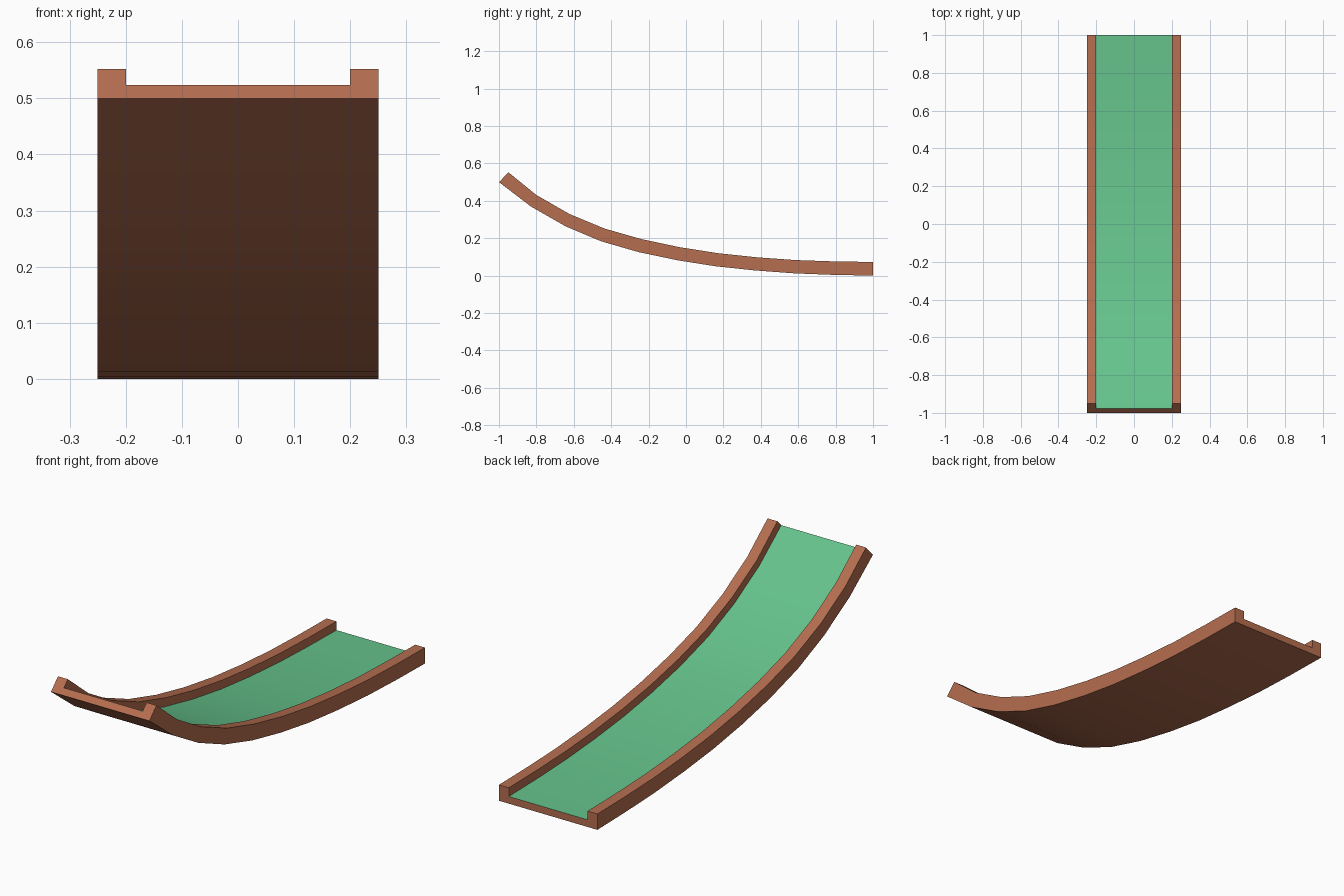
import bpy, bmesh

if "Cube" in bpy.data.objects:
    bpy.data.objects.remove(bpy.data.objects["Cube"])

def material(name, rgb):
    m = bpy.data.materials.new(name)
    m.diffuse_color = (*rgb, 1.0)
    m.use_nodes = True
    m.node_tree.nodes["Principled BSDF"].inputs["Base Color"].default_value = m.diffuse_color
    return m

brown = material("brown wood", (0.46, 0.155, 0.08))
green = material("green felt", (0.13, 0.54, 0.26))

# Side curve of the ramp as (y, z): underside and rail top
under = [(-1, .5), (-.83, .37), (-.645, .264), (-.455, .184), (-.255, .126), (-.045, .082),
         (.158, .05), (.366, .028), (.58, .012), (.79, .004), (1, 0)]
top = [(-.949, .552), (-.80, .431), (-.622, .329), (-.434, .251), (-.237, .195), (-.034, .152),
       (.17, .12), (.378, .098), (.587, .083), (.793, .076), (1, .073)]

# U-shaped cross-section as (x, fraction of the depth)
BED = 0.45
section = [(-.25, 0), (.25, 0), (.25, 1), (.2, 1), (.2, BED), (-.2, BED), (-.2, 1), (-.25, 1)]
n = len(section)

bm = bmesh.new()
rings = []
for (y0, z0), (y1, z1) in zip(under, top):
    rings.append([bm.verts.new((x, y0 + (y1 - y0) * t, z0 + (z1 - z0) * t)) for x, t in section])

# Skin the sections; the bed between the rails is green
for a, b in zip(rings, rings[1:]):
    for i in range(n):
        j = (i + 1) % n
        f = bm.faces.new((a[i], a[j], b[j], b[i]))
        f.material_index = 1 if section[i][1] == section[j][1] == BED else 0

# End caps, split into left rail, bed and right rail
for r in (rings[0], rings[-1]):
    bm.faces.new(r)

bmesh.ops.recalc_face_normals(bm, faces=bm.faces)
mesh = bpy.data.meshes.new("ramp")
bm.to_mesh(mesh)
bm.free()
mesh.materials.append(brown)
mesh.materials.append(green)
ramp = bpy.data.objects.new("curved_ramp", mesh)
bpy.context.collection.objects.link(ramp)

# Soft shading along the curve, crisp rail edges
bpy.context.view_layer.objects.active = ramp
ramp.select_set(True)
bpy.ops.object.shade_smooth_by_angle(angle=0.52)
